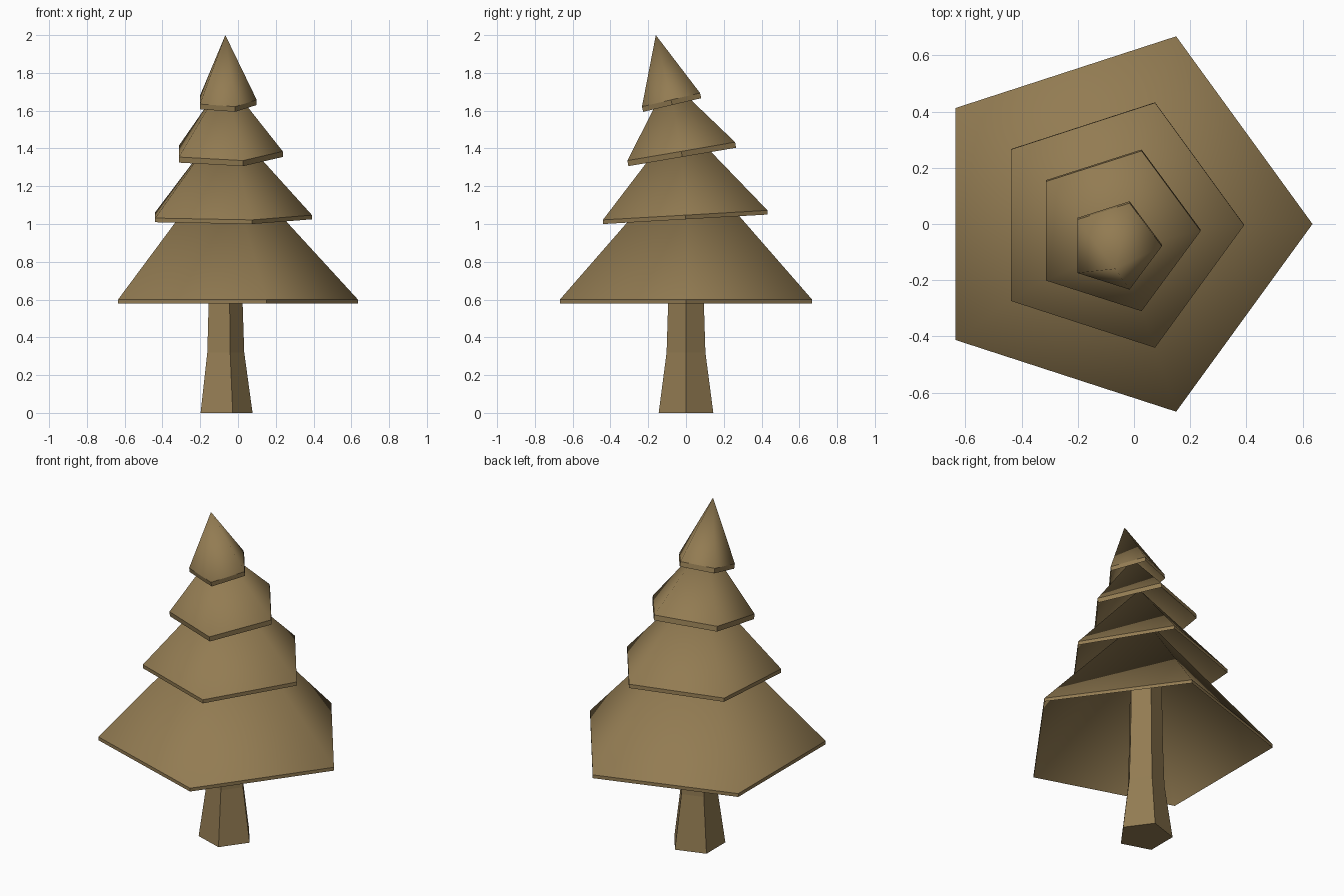
import bpy, bmesh
from math import cos, sin, tau, radians

if "Cube" in bpy.data.objects:
    bpy.data.objects.remove(bpy.data.objects["Cube"])

SIDES = 5
CX = -0.067  # the pentagons share this axis

bark = bpy.data.materials.new("brown")
bark.diffuse_color = (0.29, 0.20, 0.085, 1)
bark.use_nodes = True
bark.node_tree.nodes["Principled BSDF"].inputs["Base Color"].default_value = bark.diffuse_color


def ring(bm, r, z):
    return [bm.verts.new((r * cos(tau * i / SIDES), r * sin(tau * i / SIDES), z))
            for i in range(SIDES)]


def bridge(bm, low, high):
    return [bm.faces.new((low[i], low[(i + 1) % SIDES], high[(i + 1) % SIDES], high[i]))
            for i in range(SIDES)]


def fan(bm, loop, tip, flip=False):
    faces = []
    for i in range(SIDES):
        tri = (loop[i], loop[(i + 1) % SIDES], tip)
        faces.append(bm.faces.new(tri[::-1] if flip else tri))
    return faces


def finish(bm, name, loc, tilt=0):
    mesh = bpy.data.meshes.new(name)
    bm.to_mesh(mesh)
    bm.free()
    obj = bpy.data.objects.new(name, mesh)
    obj.location = loc
    obj.rotation_euler.x = radians(tilt)
    mesh.materials.append(bark)
    bpy.context.collection.objects.link(obj)


# Hollow five-sided cone with a thin upright rim
def tier(name, y, z, radius, rim, height, tilt):
    bm = bmesh.new()
    low, high = ring(bm, radius, 0), ring(bm, radius, rim)
    bridge(bm, low, high)
    outer = fan(bm, high, bm.verts.new((0, 0, height)))
    inner = fan(bm, low, bm.verts.new((0, 0, height - rim)), flip=True)
    for f in outer + inner:
        f.smooth = True
    for loop in (low, high):
        for i in range(SIDES):
            bm.edges.get((loop[i], loop[(i + 1) % SIDES])).smooth = False
    finish(bm, name, (CX, y, z), tilt)


tier("bottom_tier", 0, 0.58, 0.702, 0.02, 0.785, 0)
tier("second_tier", -0.003, 1.025, 0.459, 0.022, 0.53, 3.3)
tier("third_tier", -0.02, 1.355, 0.304, 0.03, 0.42, 9.7)
tier("top_tier", -0.073, 1.63, 0.166, 0.028, 0.38, 13.2)

# Flared trunk running up inside the lowest tier
bm = bmesh.new()
rings = [ring(bm, r, z) for r, z in ((0.152, 0), (0.108, 0.32), (0.0995, 0.58), (0.09, 1.15))]
for a, b in zip(rings, rings[1:]):
    bridge(bm, a, b)
bm.faces.new(rings[0][::-1])
bm.faces.new(rings[-1])
finish(bm, "trunk", (-0.075, 0, 0))
